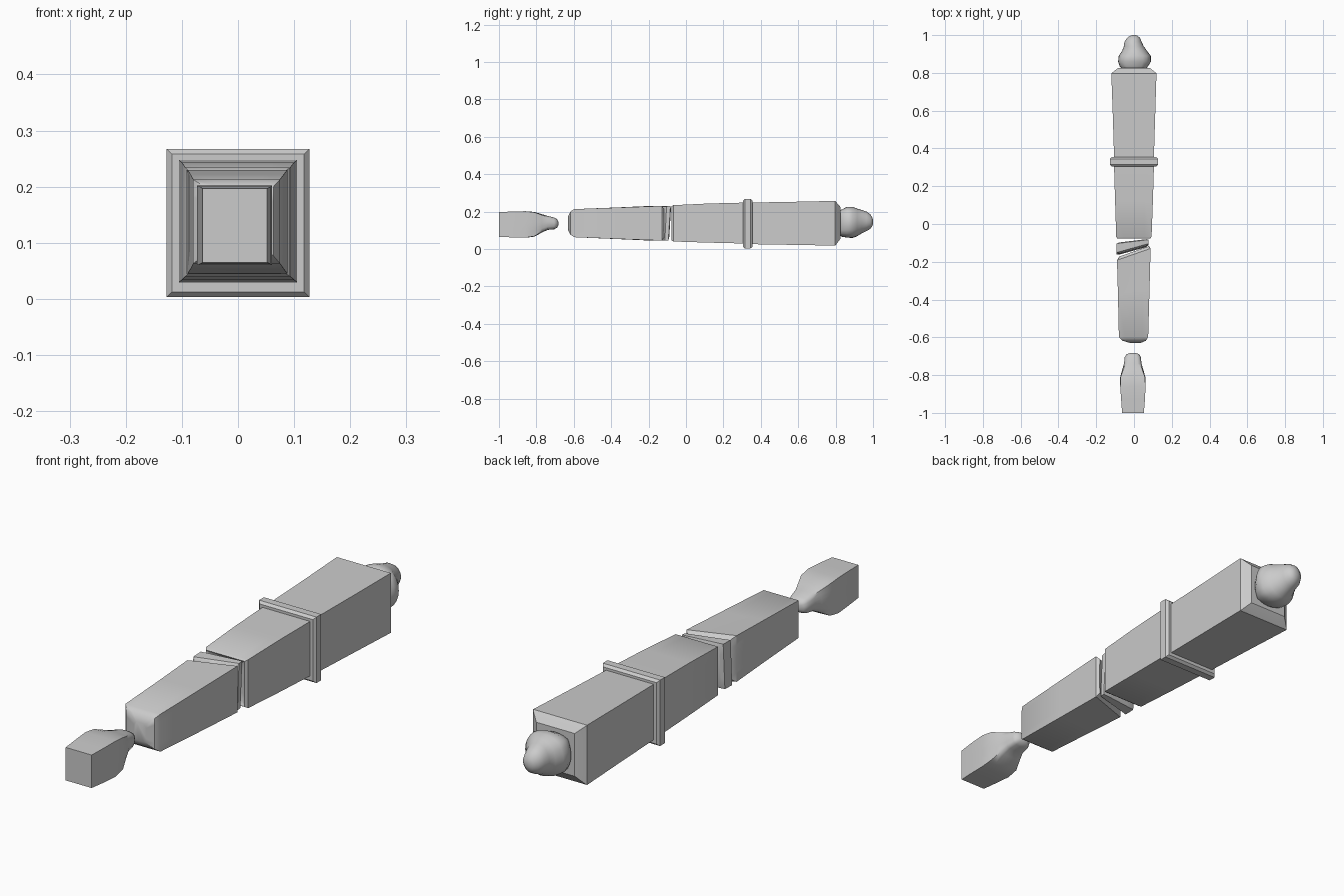
import bpy, bmesh, math


def section(y, x0, x1, z0, z1, power, slant=0.0, tilt=0.0, n=24):
    """Ring across the y axis: power 1 is a circle, near 0 is a square."""
    cx, cz, rx, rz = (x0 + x1) / 2, (z0 + z1) / 2, (x1 - x0) / 2, (z1 - z0) / 2
    pts = []
    for i in range(n):
        a = math.tau * i / n
        c, s = math.cos(a), math.sin(a)
        m = max(abs(c), abs(s)) ** (1 - power)
        x, z = cx + rx * c / m, cz + rz * s / m
        pts.append((x, y + slant * x + tilt * (z - cz), z))
    return pts


def loft(name, rows, angle=35):
    bm = bmesh.new()
    rings = [[bm.verts.new(p) for p in section(*r)] for r in rows]
    for a, b in zip(rings, rings[1:]):
        for i in range(len(a)):
            j = (i + 1) % len(a)
            bm.faces.new((a[i], a[j], b[j], b[i]))
    bm.faces.new(rings[0][::-1])
    bm.faces.new(rings[-1])
    bmesh.ops.recalc_face_normals(bm, faces=bm.faces)
    mesh = bpy.data.meshes.new(name)
    bm.to_mesh(mesh)
    bm.free()
    ob = bpy.data.objects.new(name, mesh)
    bpy.context.collection.objects.link(ob)
    bpy.ops.object.select_all(action='DESELECT')
    bpy.context.view_layer.objects.active = ob
    ob.select_set(True)
    bpy.ops.object.shade_smooth_by_angle(angle=math.radians(angle))
    return ob


# Square front stub with a worn, narrowing neck
loft("front_stub", [
    (-1.0, -.063, .052, .065, .197, 0),
    (-.93, -.068, .058, .062, .2, 0),
    (-.86, -.073, .061, .06, .202, 0),
    (-.81, -.073, .06, .066, .198, .1),
    (-.77, -.062, .049, .088, .186, .3),
    (-.74, -.053, .04, .102, .177, .5),
    (-.705, -.049, .036, .105, .168, .6),
    (-.69, -.04, .028, .113, .16, .7),
    (-.683, -.02, .01, .125, .148, .8)], 60)

# Lower shaft, blunt in front and broken on a slant behind
loft("lower_shaft", [
    (-.63, -.02, .035, .1, .175, 0),
    (-.618, -.06, .063, .077, .2, 0),
    (-.598, -.08, .075, .063, .213, 0),
    (-.36, -.085, .082, .053, .222, 0, .1),
    (-.16, -.09, .088, .045, .23, 0, .35),
    (-.145, -.078, .08, .058, .218, .1, .35),
    (-.155, -.045, .05, .09, .185, .2, .4)])

# Loose wedge in the break
loft("broken_wedge", [
    (-.138, -.078, .065, .055, .215, .1, .28, .03),
    (-.13, -.092, .077, .044, .228, 0, .28, .05),
    (-.098, -.092, .077, .046, .23, 0, .12, .06),
    (-.093, -.08, .068, .058, .218, .1, .12, .06)])

# Upper shaft up to the collar
loft("upper_shaft", [
    (-.068, -.075, .07, .06, .215, .1),
    (-.078, -.088, .084, .046, .228, 0),
    (-.068, -.094, .093, .04, .234, 0),
    (.12, -.1, .1, .034, .243, 0),
    (.32, -.106, .106, .029, .248, 0)])

# Chamfered square collar
loft("collar", [
    (.305, -.118, .118, .012, .258, 0),
    (.315, -.127, .127, .003, .267, 0),
    (.345, -.127, .127, .003, .267, 0),
    (.355, -.118, .118, .012, .258, 0)], 25)

# Thick block with sloping end
loft("back_block", [
    (.34, -.105, .105, .026, .248, 0),
    (.57, -.112, .112, .022, .252, 0),
    (.797, -.12, .119, .018, .257, 0),
    (.802, -.115, .114, .023, .252, 0),
    (.825, -.085, .085, .054, .225, 0)])

# Lumpy knob at the back
loft("end_knob", [
    (.815, -.06, .06, .075, .205, .6),
    (.835, -.076, .074, .065, .212, .7),
    (.86, -.084, .09, .061, .225, .75),
    (.89, -.081, .089, .059, .225, .85),
    (.915, -.064, .07, .068, .216, 1),
    (.94, -.054, .052, .084, .208, 1),
    (.965, -.05, .04, .096, .2, 1),
    (.985, -.037, .032, .107, .186, 1),
    (.996, -.022, .02, .122, .168, 1),
    (1.0, -.008, .008, .137, .155, 1)], 80)
